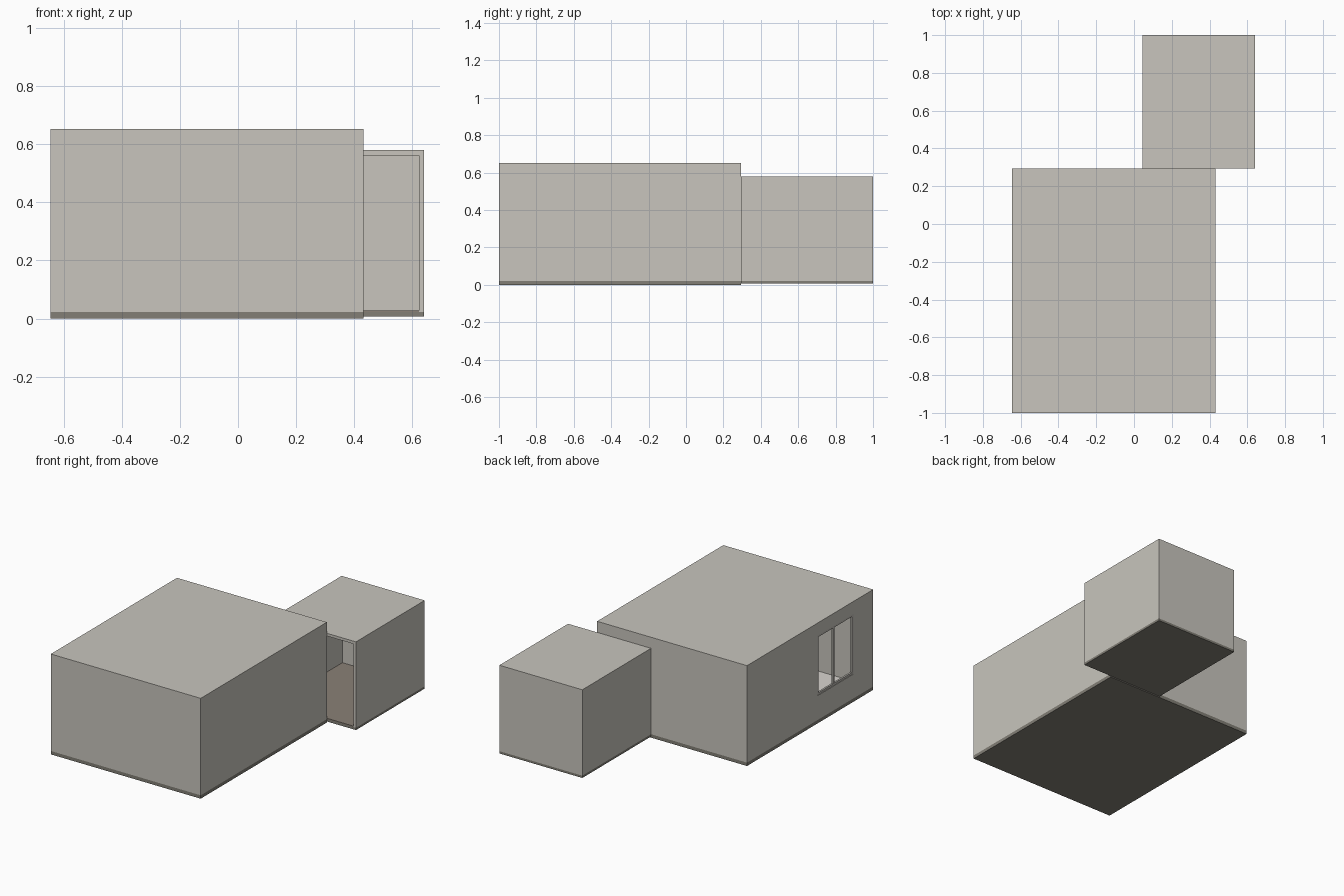
import bpy

cube = bpy.data.objects.get("Cube")
if cube:
    bpy.data.objects.remove(cube, do_unlink=True)


def material(name, r, g, b):
    """Flat material from 0-255 display values, converted to linear."""
    col = [((c / 255 + 0.055) / 1.055) ** 2.4 for c in (r, g, b)] + [1.0]
    m = bpy.data.materials.new(name)
    m.use_nodes = True
    m.diffuse_color = col
    m.node_tree.nodes["Principled BSDF"].inputs["Base Color"].default_value = col
    return m


WALL = material("warm grey wall", 200, 197, 189)
SLAB = material("dark grey slab", 130, 127, 118)
WOOD = material("brown floor", 138, 128, 118)
PALE = material("pale floor", 216, 213, 207)
FRAME = material("window frame grey", 188, 185, 178)


def box(name, xs, ys, zs, mat):
    """Box spanning the given ranges on each axis."""
    verts = [(x, y, z) for x in xs for y in ys for z in zs]
    faces = [(0, 1, 3, 2), (4, 6, 7, 5), (0, 4, 5, 1),
             (2, 3, 7, 6), (0, 2, 6, 4), (1, 5, 7, 3)]
    me = bpy.data.meshes.new(name)
    me.from_pydata(verts, [], faces)
    me.materials.append(mat)
    ob = bpy.data.objects.new(name, me)
    bpy.context.collection.objects.link(ob)
    return ob


def cut(ob, *ranges):
    """Subtract a box from an object and bake the result."""
    cutter = box("cutter", *ranges, ob.data.materials[0])
    cutter.hide_render = True
    mod = ob.modifiers.new("cut", "BOOLEAN")
    mod.operation, mod.solver, mod.object = "DIFFERENCE", "EXACT", cutter
    bpy.context.view_layer.update()
    baked = bpy.data.meshes.new_from_object(
        ob.evaluated_get(bpy.context.evaluated_depsgraph_get()))
    ob.modifiers.clear()
    ob.data = baked
    bpy.data.objects.remove(cutter, do_unlink=True)


def inset(r, t):
    return (r[0] + t, r[1] - t)


T = 0.018          # wall thickness
BASE = 0.022       # top of the slabs
BACK = 0.295       # plane where the rooms meet

# Main room: slab, hollow shell open below, inner floor
mx, my, mtop = (-0.645, 0.432), (-1.0, BACK), 0.652
box("main_slab", mx, my, (0, BASE), SLAB)
main = box("main_walls_and_roof", mx, my, (BASE, mtop), WALL)
cut(main, inset(mx, T), inset(my, T), (-0.1, mtop - T))
box("main_floor", inset(mx, T), inset(my, T), (BASE, BASE + 0.005), PALE)

# Window opening in the side wall
wy, wz = (-0.80, -0.43), (0.18, 0.57)
cut(main, (mx[0] - 0.1, mx[0] + 0.1), wy, wz)

# Window frame with two lights
F = 0.014
fx = (mx[0] + 0.003, mx[0] + T - 0.003)
frame = box("window_frame", fx, wy, wz, FRAME)
mid = -0.6
for y0, y1 in ((wy[0] + F, mid - F / 2), (mid + F / 2, wy[1] - F)):
    cut(frame, (fx[0] - 0.1, fx[1] + 0.1), (y0, y1), inset(wz, F))

# Small room: slab, shell open at the front, inner floor
ax, ay, atop = (0.045, 0.641), (BACK, 1.0), 0.58
box("annex_slab", ax, ay, (0.007, BASE), SLAB)
annex = box("annex_walls_and_roof", ax, ay, (BASE, atop), WALL)
cut(annex, inset(ax, T), (BACK - 0.1, ay[1] - T), (-0.1, atop - T))
box("annex_floor", inset(ax, T), (BACK, ay[1] - T), (BASE, BASE + 0.006), WOOD)
